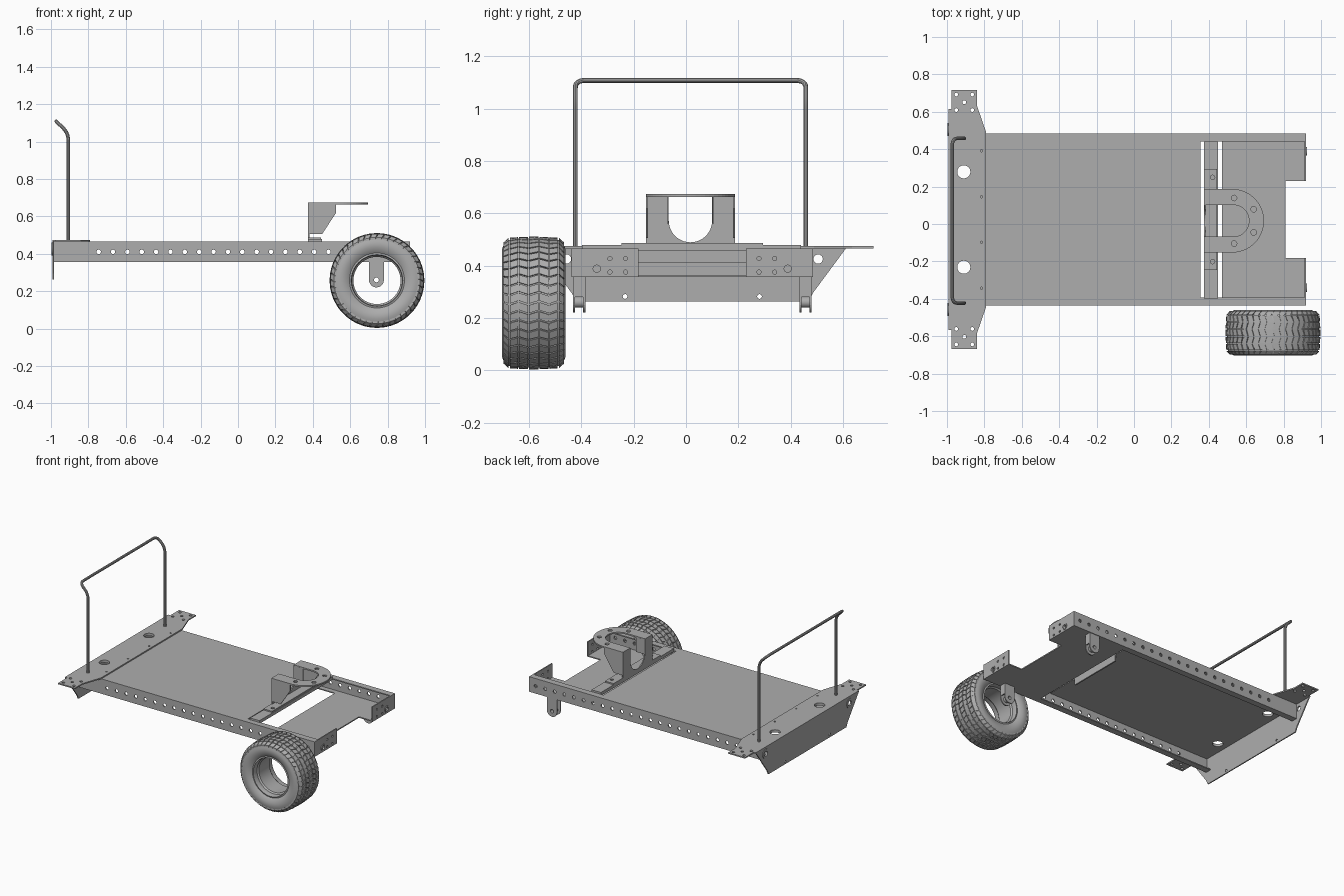
import bpy, bmesh
from math import sin, cos, pi, tau
from mathutils import Matrix, Vector

cube = bpy.data.objects.get("Cube")
if cube:
    bpy.data.objects.remove(cube)

GREY = (0.42, 0.42, 0.42, 1)
steel = bpy.data.materials.new("plain_grey")
steel.use_nodes = True
steel.diffuse_color = GREY
steel.node_tree.nodes["Principled BSDF"].inputs["Base Color"].default_value = GREY

MID = 0.024                      # centre line of the chassis
HALF = 0.461                     # half its width
NEAR, FAR = MID - HALF, MID + HALF
LOW, TOP = 0.357, 0.465          # bottom and top of the rails


def add(name, mesh):
    mesh.materials.clear()
    mesh.materials.append(steel)
    ob = bpy.data.objects.new(name, mesh)
    bpy.context.collection.objects.link(ob)
    return ob


def smooth(ob, angle=0.6):
    bpy.ops.object.select_all(action='DESELECT')
    ob.select_set(True)
    bpy.context.view_layer.objects.active = ob
    bpy.ops.object.shade_smooth_by_angle(angle=angle)


def bake(name, curve):
    """Turn a curve into a mesh object."""
    tmp = bpy.data.objects.new("tmp", curve)
    bpy.context.collection.objects.link(tmp)
    dg = bpy.context.evaluated_depsgraph_get()
    mesh = bpy.data.meshes.new_from_object(tmp.evaluated_get(dg))
    bpy.data.objects.remove(tmp)
    return add(name, mesh)


def arc(u, v, r, a0=0, a1=tau, n=16):
    return [(u + r * cos(a0 + (a1 - a0) * i / n), v + r * sin(a0 + (a1 - a0) * i / n))
            for i in range(n + (a1 - a0 < tau))]


def plate(name, outline, axis, pos, t=0.008, holes=()):
    """Sheet of thickness t with round holes (u, v, r) or cut loops."""
    cu = bpy.data.curves.new(name, 'CURVE')
    cu.dimensions, cu.fill_mode, cu.extrude = '2D', 'BOTH', t / 2
    for loop in [outline] + [h if isinstance(h, list) else arc(*h) for h in holes]:
        sp = cu.splines.new('POLY')
        sp.points.add(len(loop) - 1)
        for p, (u, v) in zip(sp.points, loop):
            p.co = (u, v, 0, 1)
        sp.use_cyclic_u, sp.use_smooth = True, False
    ob = bake(name, cu)
    axes = {'x': ((0, 1, 0), (0, 0, 1), (1, 0, 0)),
            'y': ((1, 0, 0), (0, 0, 1), (0, -1, 0)),
            'z': ((1, 0, 0), (0, 1, 0), (0, 0, 1))}[axis]
    m = Matrix(axes).transposed().to_4x4()
    m.translation = Vector(axes[2]) * (-pos if axis == 'y' else pos)
    ob.data.transform(m)
    return ob


def rect(u0, u1, v0, v1):
    return [(u0, v0), (u1, v0), (u1, v1), (u0, v1)]


def box(name, x, y, z):
    bm = bmesh.new()
    bmesh.ops.create_cube(bm, size=1)
    for v in bm.verts:
        v.co = [a + (b - a) * (c + 0.5) for c, (a, b) in zip(v.co, (x, y, z))]
    mesh = bpy.data.meshes.new(name)
    bm.to_mesh(mesh)
    bm.free()
    return add(name, mesh)


def lathe(name, profile, centre, axis='y', n=64):
    """Closed (radius, along) profile spun round an axis."""
    bm = bmesh.new()
    rings = []
    for i in range(n):
        c, s = cos(tau * i / n), sin(tau * i / n)
        rings.append([bm.verts.new((r * c, d, r * s) if axis == 'y' else (d, r * c, r * s))
                      for r, d in profile])
    k = len(profile)
    for i in range(n):
        a, b = rings[i], rings[(i + 1) % n]
        for j in range(k):
            bm.faces.new((a[j], a[(j + 1) % k], b[(j + 1) % k], b[j]))
    bmesh.ops.recalc_face_normals(bm, faces=bm.faces)
    bmesh.ops.translate(bm, verts=bm.verts, vec=centre)
    mesh = bpy.data.meshes.new(name)
    bm.to_mesh(mesh)
    bm.free()
    ob = add(name, mesh)
    smooth(ob)
    return ob


# Deck, rear floor and the cross member between them
big_holes = [(-0.91, MID + s * 0.255, 0.035, 0, tau, 32) for s in (-1, 1)]
plate("deck", rect(-0.985, 0.355, NEAR, FAR), 'z', 0.46, 0.01, big_holes)
plate("rear_floor", [(0.47, NEAR), (0.92, NEAR), (0.92, MID - 0.205), (0.81, MID - 0.205),
                     (0.81, MID + 0.205), (0.92, MID + 0.205), (0.92, FAR), (0.47, FAR)], 'z', 0.36)
box("cross_member", (0.375, 0.45), (NEAR + 0.04, FAR - 0.045), (0.455, 0.478))
box("cross_stiffener", (0.345, 0.355), (MID - 0.205, MID + 0.205), (0.41, 0.457))

# Channel rails, end plates and axle brackets on both sides
rail_holes = [(-0.745 + 0.0768 * i, 0.41, 0.012) for i in range(22)]
for side, s in (("right", -1), ("left", 1)):
    def span(a, b):
        return tuple(sorted((MID + s * a, MID + s * b)))
    plate(side + "_rail", rect(-0.985, 0.92, LOW, TOP), 'y', MID + s * (HALF - 0.004), 0.008, rail_holes)
    box(side + "_rail_bottom", (-0.985, 0.92), span(HALF - 0.045, HALF), (LOW, LOW + 0.007))
    box(side + "_rail_top", (0.355, 0.92), span(HALF - 0.045, HALF), (TOP - 0.008, TOP))
    bolts = [(MID + s * y, z, 0.008) for y in (0.255, 0.315) for z in (0.375, 0.427)]
    boss_y = MID + s * 0.365
    plate(side + "_end_plate", rect(*span(0.205, HALF), LOW, TOP), 'x', 0.916, 0.008,
          bolts + [(boss_y, 0.388, 0.014)])
    lathe(side + "_end_boss", [(0.014, -0.006), (0.014, 0.005), (0.023, 0.005), (0.023, -0.006)],
          (0.92, boss_y, 0.388), 'x', 24)
    lathe(side + "_front_boss", [(0.018, -0.004), (0.018, 0.005), (0.034, 0.005), (0.034, -0.004)],
          (-0.992, MID + s * 0.481, 0.425), 'x', 24)
    strap = [(0.70, 0.36)] + arc(0.74, 0.26, 0.04, pi, tau, 12) + [(0.78, 0.36)]
    for i, d in enumerate((0.413, 0.452)):
        plate(f"{side}_axle_strap_{i}", strap, 'y', MID + s * d, 0.008, [(0.74, 0.26, 0.013)])
    box(side + "_axle_web", (0.772, 0.78), span(0.413, 0.452), (0.28, 0.36))
    lathe(side + "_axle_sleeve", [(0.013, -0.022), (0.013, 0.022), (0.021, 0.022), (0.021, -0.022)],
          (0.74, MID + s * 0.4325, 0.26), 'y', 20)

# Front cover plate with side tabs, and the sloping apron below it
half_cover = [(-0.79, 0.465), (-0.84, 0.61), (-0.84, 0.693), (-0.975, 0.693), (-0.975, 0.592), (-0.992, 0.592)]
cover = [(x, MID + y) for x, y in half_cover] + [(x, MID - y) for x, y in reversed(half_cover)]
pins = [(-0.815, MID + y, 0.006) for y in (-0.367, -0.122, 0.122, 0.367)]
for s in (-1, 1):
    pins += [(x, MID + s * y, 0.01) for x in (-0.95, -0.865) for y in (0.585, 0.668)]
    pins.append((-0.9075, MID + s * 0.627, 0.01))
plate("front_cover", cover, 'z', 0.4695, 0.009, big_holes + pins)
plate("front_apron", [(MID - 0.592, 0.472), (MID - 0.461, 0.295), (MID - 0.445, 0.263),
                      (MID + 0.445, 0.263), (MID + 0.461, 0.295), (MID + 0.592, 0.472)], 'x', -0.988, 0.008,
      [(MID + s * 0.257, 0.282, 0.009) for s in (-1, 1)] +
      [(MID + s * 0.481, 0.425, 0.018) for s in (-1, 1)])

# Horseshoe mount: foot, upright with a U opening, side cheeks, top plate
plate("mount_foot", rect(0.375, 0.445, MID - 0.27, MID + 0.27), 'z', 0.4825, 0.009,
      [(0.42, MID + s * 0.225, 0.012) for s in (-1, 1)])
M = MID - 0.007
upright = [(M - 0.17, 0.667), (M - 0.17, 0.485), (M + 0.17, 0.485), (M + 0.17, 0.667), (M + 0.083, 0.667)]
upright += arc(M, 0.572, 0.083, 0, -pi, 20) + [(M - 0.083, 0.667)]
plate("mount_upright", upright, 'x', 0.379)
for s in (-1, 1):
    plate("mount_cheek", [(0.375, 0.505), (0.45, 0.505), (0.525, 0.62), (0.525, 0.667), (0.375, 0.667)],
          'y', M + s * 0.166)
    plate("mount_cheek_inner", rect(0.375, 0.45, 0.56, 0.667), 'y', M + s * 0.087, 0.005)
shoe = [(0.375, M - 0.17)] + arc(0.525, M, 0.17, -pi / 2, pi / 2, 28) + [(0.375, M + 0.17), (0.375, M + 0.085)]
shoe += arc(0.53, M, 0.085, pi / 2, -pi / 2, 24) + [(0.375, M - 0.085)]
plate("mount_top", shoe, 'z', 0.668, 0.01,
      [(x, M + s * y, 0.015) for s in (-1, 1) for x, y in ((0.535, 0.122), (0.64, 0.062))])

# Bent tube handle with rounded corners
corners = [Vector(p) for p in ((-0.907, -0.423, 0.465), (-0.907, -0.423, 1.045), (-0.972, -0.423, 1.108),
                               (-0.972, 0.458, 1.108), (-0.907, 0.458, 1.045), (-0.907, 0.458, 0.465))]
path = [corners[0]]
for a, b, c in zip(corners, corners[1:], corners[2:]):
    p, q = b + (a - b).normalized() * 0.04, b + (c - b).normalized() * 0.04
    path += [p.lerp(b, t).lerp(b.lerp(q, t), t) for t in (i / 6 for i in range(7))]
path.append(corners[-1])
tube = bpy.data.curves.new("handle", 'CURVE')
tube.dimensions, tube.bevel_depth, tube.bevel_resolution, tube.use_fill_caps = '3D', 0.0095, 3, True
sp = tube.splines.new('POLY')
sp.points.add(len(path) - 1)
for pt, co in zip(sp.points, path):
    pt.co = (*co, 1)
smooth(bake("handle", tube))

# Wheel: tyre carcass, stepped rim barrel and tread blocks
HUB = Vector((0.743, -0.582, 0.257))
half_tyre = [(0.247, 0.0), (0.246, 0.06), (0.241, 0.095), (0.23, 0.112), (0.205, 0.122),
             (0.178, 0.12), (0.155, 0.11), (0.142, 0.1)]
lathe("tyre", half_tyre + [(r, -d) for r, d in half_tyre[:0:-1]], HUB, 'y', 96)
half_rim = [(0.147, 0.104), (0.138, 0.107), (0.134, 0.095), (0.134, 0.07), (0.126, 0.06), (0.126, 0.025)]
lathe("rim", half_rim + [(r, -d) for r, d in half_rim[::-1]] + [(0.145, -0.09), (0.145, 0.09)], HUB)

bm = bmesh.new()
COUNT = 44
edges = [-0.119, -0.094, -0.058, -0.02, 0.02, 0.058, 0.094, 0.119]


def crown(d):
    return 0.2535 - 0.004 * (d / 0.09) ** 2 - (0.016 if abs(d) > 0.11 else 0)


for row, (d0, d1) in enumerate(zip(edges, edges[1:])):
    gap = 0.0025
    skew = 0.3 if row % 2 else -0.3
    for i in range(COUNT):
        vs = []
        for r_off in (-0.014, 0):
            for d, lean in ((d0 + gap, -skew / 2), (d1 - gap, skew / 2)):
                for e in (0.08, 0.92):
                    a = tau * (i + e + lean) / COUNT
                    r = crown(d) + r_off
                    vs.append(bm.verts.new((r * cos(a), d, r * sin(a))))
        for f in ((0, 1, 3, 2), (4, 6, 7, 5), (0, 4, 5, 1), (2, 3, 7, 6), (0, 2, 6, 4), (1, 5, 7, 3)):
            bm.faces.new([vs[k] for k in f])
bmesh.ops.recalc_face_normals(bm, faces=bm.faces)
bmesh.ops.translate(bm, verts=bm.verts, vec=HUB)
tread = bpy.data.meshes.new("tyre_tread")
bm.to_mesh(tread)
bm.free()
add("tyre_tread", tread)
